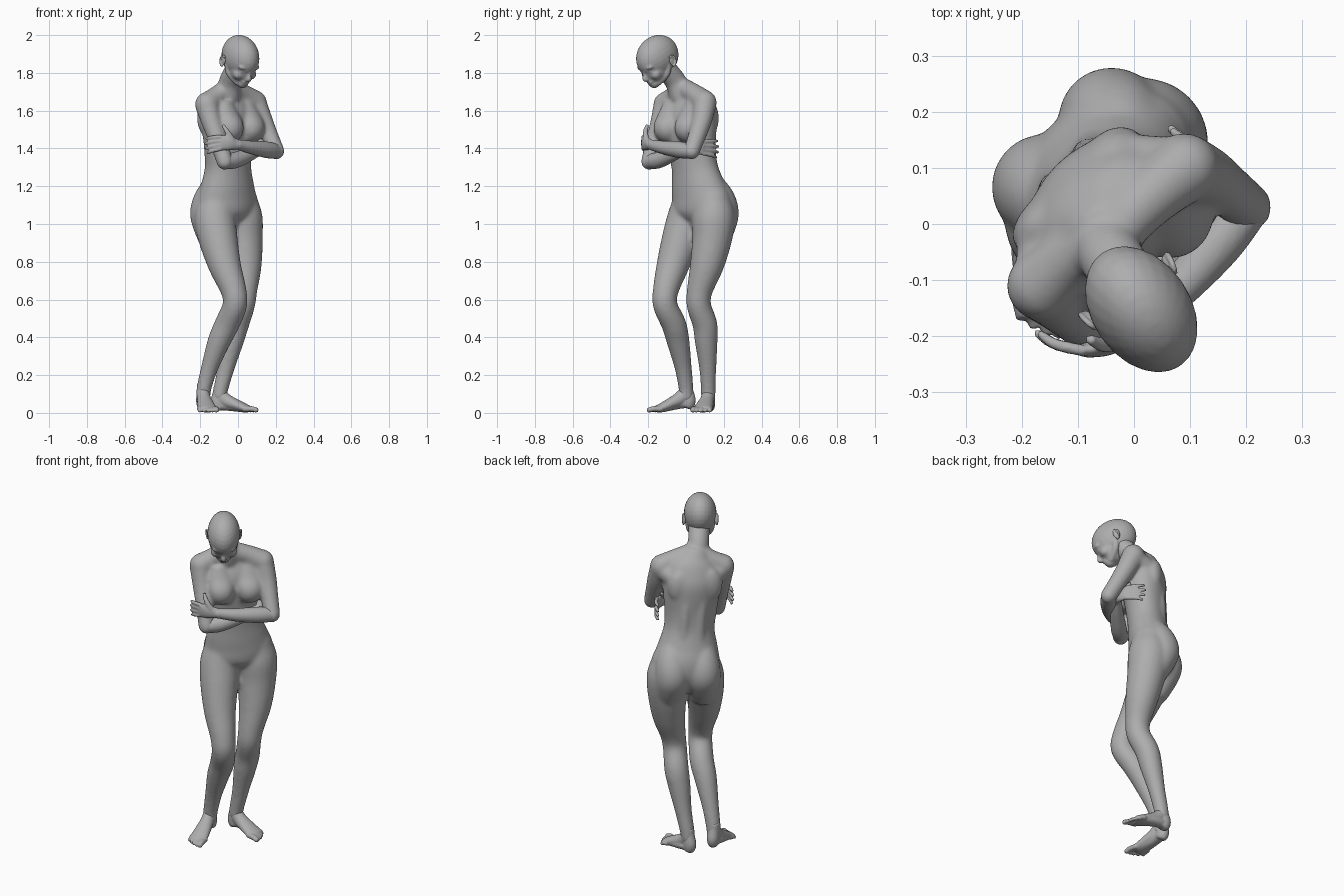
import bpy, bmesh, math
from mathutils import Vector, Matrix

cube = bpy.data.objects.get("Cube")
if cube:
    bpy.data.objects.remove(cube)

skin = bpy.data.materials.new("neutral grey")
skin.use_nodes = True
GREY = (0.42, 0.42, 0.42, 1)
skin.diffuse_color = GREY
skin.node_tree.nodes["Principled BSDF"].inputs["Base Color"].default_value = GREY

UP = Vector((0, 0, 1))
LEFT = Vector((1, 1, 0)).normalized()       # the body is turned 45 degrees
FRONT = Vector((1, -1, 0)).normalized()
BODY = Matrix((LEFT, -FRONT, UP)).transposed()


def at(u, v, z):
    """Point given as left, forward, height."""
    return LEFT * u + FRONT * v + UP * z


def tube(bm, stations, side=LEFT, steps=5, n=20):
    """Smooth loft through (position, half width, half depth) stations."""
    pts = [Vector((*p, a, b)) for p, a, b in stations]
    pts = [pts[0] * 2 - pts[1]] + pts + [pts[-1] * 2 - pts[-2]]
    line = []
    for i in range(1, len(pts) - 2):
        p0, p1, p2, p3 = pts[i - 1:i + 3]
        for k in range(steps):
            t = k / steps
            line.append((p1 * 2 + (p2 - p0) * t + (p0 * 2 - p1 * 5 + p2 * 4 - p3) * t * t
                         + (p1 * 3 - p0 - p2 * 3 + p3) * t ** 3) * 0.5)
    line.append(pts[-2])
    rings = []
    for i, p in enumerate(line):
        step = line[min(i + 1, len(line) - 1)] - line[max(i - 1, 0)]
        tan = Vector(step[:3]).normalized()
        s = (side - tan * side.dot(tan)).normalized()
        d = tan.cross(s)
        c = Vector(p[:3])
        rings.append([bm.verts.new(c + s * p[3] * math.cos(2 * math.pi * j / n)
                                   + d * p[4] * math.sin(2 * math.pi * j / n)) for j in range(n)])
    for r, q in zip(rings, rings[1:]):
        for j in range(n):
            bm.faces.new((r[j], r[(j + 1) % n], q[(j + 1) % n], q[j]))
    bm.faces.new(rings[0][::-1])
    bm.faces.new(rings[-1])


def ball(bm, centre, radii, frame=BODY):
    m = Matrix.Translation(centre) @ frame.to_4x4() @ Matrix.Diagonal((*radii, 1))
    bmesh.ops.create_uvsphere(bm, u_segments=24, v_segments=14, radius=1, matrix=m)


def limb(bm, rows):
    """Round limb from (x, y, z, radius) rows with rounded ends."""
    tube(bm, [(Vector(r[:3]), r[3], r[3]) for r in rows])
    for r in (rows[0], rows[-1]):
        ball(bm, Vector(r[:3]), (r[3],) * 3)


def finish(bm, name, voxel, smooth):
    """Fuse the volumes into one smooth skin."""
    bmesh.ops.recalc_face_normals(bm, faces=bm.faces)
    me = bpy.data.meshes.new(name)
    bm.to_mesh(me)
    bm.free()
    me.materials.append(skin)
    ob = bpy.data.objects.new(name, me)
    bpy.context.collection.objects.link(ob)
    r = ob.modifiers.new("Fuse", 'REMESH')
    r.mode, r.voxel_size, r.use_smooth_shade = 'VOXEL', voxel, True
    s = ob.modifiers.new("Relax", 'SMOOTH')
    s.factor, s.iterations = 0.5, smooth


# Torso: (left, forward, height, half width, half depth)
body = bmesh.new()
torso = [(.02, -.075, .965, .05, .06), (.02, -.09, 1.0, .12, .098), (.02, -.1, 1.05, .17, .122),
         (.015, -.1, 1.12, .182, .128), (.005, -.085, 1.2, .163, .117), (-.005, -.07, 1.3, .138, .105),
         (-.015, -.06, 1.4, .143, .108), (-.02, -.055, 1.5, .154, .117), (-.028, -.055, 1.58, .158, .114),
         (-.035, -.05, 1.65, .138, .09), (-.045, -.035, 1.70, .088, .066), (-.055, -.02, 1.73, .062, .058)]
tube(body, [(at(*r[:3]), r[3], r[4]) for r in torso], n=32)
for s, shoulder in ((-1, (-.16, -.105, 1.62)), (1, (.09, .10, 1.63))):
    tube(body, [(at(.012 + s * .07, -.09, 1.24), .06, .06), (at(.018 + s * .082, -.135, 1.14), .088, .09),
                (at(.018 + s * .084, -.16, 1.06), .095, .095), (at(.018 + s * .09, -.145, .99), .088, .082),
                (at(.018 + s * .1, -.095, .9), .075, .075)])               # buttock
    tube(body, [(at(-.025 + s * .08, .0, 1.64), .05, .04), (at(-.022 + s * .08, .03, 1.57), .068, .045),
                (at(-.022 + s * .078, .053, 1.505), .07, .06), (at(-.022 + s * .075, .03, 1.45), .055, .04)])
    ball(body, at(-.03 + s * .08, -.115, 1.56), (.07, .044, .1))          # shoulder blade
    limb(body, [(*at(-.03 + s * .09, -.1, 1.59), .05), (*shoulder, .055)])  # back of shoulder
    tube(body, [(at(-.03 + s * .04, -.12, 1.6), .03, .03), (at(-.018 + s * .042, -.135, 1.45), .036, .036),
                (at(-.005 + s * .042, -.14, 1.3), .037, .037), (at(.01 + s * .05, -.165, 1.15), .03, .03)])

# Neck and shoulders
limb(body, [(-.05, -.025, 1.68, .064), (-.043, -.055, 1.755, .058), (-.012, -.105, 1.82, .058),
            (.0, -.125, 1.87, .056)])
limb(body, [(-.055, -.03, 1.72, .052), (-.115, -.065, 1.675, .054), (-.165, -.11, 1.635, .063)])
limb(body, [(-.04, -.015, 1.72, .052), (.03, .05, 1.685, .054), (.09, .10, 1.645, .063)])

# Upper arms
limb(body, [(-.165, -.11, 1.63, .063), (-.14, -.135, 1.54, .054), (-.105, -.165, 1.44, .048),
            (-.07, -.195, 1.33, .044)])
limb(body, [(.09, .10, 1.64, .063), (.13, .085, 1.55, .054), (.165, .06, 1.47, .048),
            (.203, .03, 1.385, .044)])

# Legs
limb(body, [(-.108, .03, 1.12, .1), (-.122, .01, 1.03, .11), (-.105, -.025, .92, .104),
            (-.07, -.07, .78, .087), (-.024, -.107, .65, .069), (-.017, -.11, .57, .065),
            (-.058, -.065, .47, .066), (-.1, -.042, .38, .061), (-.15, -.015, .24, .046),
            (-.18, .0, .13, .04), (-.183, .0, .09, .039)])
limb(body, [(.005, .14, 1.12, .1), (.016, .146, 1.03, .115), (.026, .138, .92, .106),
            (.036, .11, .78, .09), (.034, .073, .65, .069), (.025, .068, .57, .065),
            (-.007, .1, .47, .066), (-.03, .107, .38, .061), (-.063, .115, .24, .046),
            (-.09, .118, .13, .04), (-.096, .118, .09, .039)])
ball(body, (.008, -.142, .605), (.034, .03, .045))
ball(body, (.058, .045, .6), (.034, .03, .045))
finish(body, "body", .008, 20)


# Head, bowed forward and turned a little to the right
h = Vector((.57, -.82, 0)).normalized()
p = math.radians(30)
side = UP.cross(h)
face = h * math.cos(p) - UP * math.sin(p)
crown = h * math.sin(p) + UP * math.cos(p)
HEAD = Matrix((side, -face, crown)).transposed()


def on_head(s, f, w):
    return Vector((.013, -.152, 1.886)) + side * s + face * f + crown * w


head = bmesh.new()
ball(head, on_head(0, 0, 0), (.088, .127, .111), HEAD)                # cranium
ball(head, on_head(0, .05, -.045), (.07, .069, .085), HEAD)           # face
ball(head, on_head(0, .045, -.085), (.058, .062, .05), HEAD)          # lower face
ball(head, on_head(0, .085, -.11), (.032, .031, .029), HEAD)          # chin
ball(head, on_head(0, .107, -.09), (.026, .015, .009), HEAD)          # upper lip
ball(head, on_head(0, .106, -.101), (.022, .014, .009), HEAD)         # lower lip
tube(head, [(on_head(0, .107, -.018), .01, .012), (on_head(0, .118, -.045), .011, .013),
            (on_head(0, .13, -.066), .014, .012), (on_head(0, .112, -.075), .016, .009)], side)
for s in (-1, 1):
    ball(head, on_head(s * .033, .095, -.008), (.032, .022, .014), HEAD)  # brow
    ball(head, on_head(s * .032, .098, -.034), (.018, .013, .011), HEAD)  # eyelid
    ball(head, on_head(s * .04, .08, -.062), (.03, .028, .028), HEAD)     # cheek
    tube(head, [(on_head(s * .06, .0, -.05), .02, .022), (on_head(s * .053, .025, -.088), .02, .02),
                (on_head(s * .02, .08, -.116), .018, .018)], crown)       # jaw line
finish(head, "head", .005, 9)

# Ears
for s, name in ((-1, "right_ear"), (1, "left_ear")):
    ear = bmesh.new()
    rim = [on_head(s * (.089 + .005 * math.sin(a)), -.02 - .017 * math.sin(a) - .004 * math.cos(a),
                   -.037 + .027 * math.cos(a)) for a in [i * math.pi / 6 - .6 for i in range(9)]]
    tube(ear, [(q, .0055, .0055) for q in rim], side, 3, 10)
    ball(ear, on_head(s * .084, -.02, -.038), (.007, .016, .027), HEAD)
    finish(ear, name, .003, 3)


# Forearms and hands
def forearm(name, arm, hand, tip, thumb, spread):
    bm = bmesh.new()
    limb(bm, arm)
    wrist, palm, knuckle = [Vector(q) for q in hand]
    tip = Vector(tip)
    tube(bm, [(wrist, .028, .022), (palm, .038, .019), (knuckle, .041, .013)], UP)
    for k, reach in ((-1.5, .85), (-.5, .97), (.5, 1), (1.5, .93)):
        base = knuckle + UP * k * .021
        end = base.lerp(tip + UP * k * spread, reach)
        bend = base.lerp(end, .5) + (knuckle - palm).normalized() * .012
        tube(bm, [(base, .011, .011), (bend, .0105, .0105), (end, .008, .008)], UP, 4, 12)
        ball(bm, end, (.008,) * 3)
    tube(bm, [(Vector(q), r, r) for q, r in zip(thumb, (.017, .014, .009))], UP, 4, 12)
    finish(bm, name, .005, 5)


forearm("left_forearm", [(.203, .03, 1.385, .04), (.15, -.035, 1.393, .044), (.075, -.12, 1.405, .036),
                         (.0, -.188, 1.42, .027)],
        [(.0, -.188, 1.42), (-.045, -.215, 1.428), (-.09, -.226, 1.43)], (-.172, -.195, 1.412),
        [(-.03, -.21, 1.445), (-.055, -.215, 1.485), (-.08, -.205, 1.525)], .027)
forearm("right_forearm", [(-.07, -.195, 1.33, .04), (-.015, -.145, 1.338, .043), (.06, -.07, 1.368, .036),
                          (.122, .0, 1.4, .027)],
        [(.122, .0, 1.4), (.137, .045, 1.405), (.13, .09, 1.405)], (.066, .17, 1.395),
        [(.125, .02, 1.425), (.112, .06, 1.455), (.098, .09, 1.475)], .03)


# Feet, heels slightly raised
def foot(name, ankle, fwd, medial, lift):
    bm = bmesh.new()
    fwd, medial = Vector(fwd).normalized(), Vector(medial).normalized()

    def on_foot(f, m, z):
        rise = lift * min(1, max(0, 1 - f / .13))
        return Vector(ankle) + fwd * f + medial * m + UP * (z + rise)
    tube(bm, [(on_foot(-.003, 0, .135), .03, .03), (on_foot(.002, 0, .085), .034, .037),
              (on_foot(.035, 0, .056), .037, .037), (on_foot(.085, 0, .04), .044, .03),
              (on_foot(.135, 0, .026), .05, .024), (on_foot(.165, -.002, .02), .049, .016)], medial)
    tube(bm, [(on_foot(.0, 0, .12), .028, .03), (on_foot(-.008, 0, .075), .032, .036),
              (on_foot(-.012, 0, .04), .034, .04), (on_foot(-.004, 0, .012), .03, .036),
              (on_foot(.0, 0, .002), .02, .024)], medial)                  # heel
    tube(bm, [(on_foot(-.01, 0, .028), .03, .026), (on_foot(.05, -.008, .03), .034, .027),
              (on_foot(.13, 0, .024), .045, .022)], medial)                # sole
    for i in range(5):                                                     # toes
        m, r, end = .039 - .0205 * i, (.015 if i == 0 else .0115), .205 - .002 * i - .0024 * i * i
        tube(bm, [(on_foot(.135 - .004 * i, m, .02), r, r), (on_foot(end - .022, m, .021), r, r),
                  (on_foot(end, m, r), r * .95, r * .9)], medial, 4, 12)
        ball(bm, on_foot(end, m, r), (r * .95,) * 3)
    finish(bm, name, .005, 7)


foot("right_foot", (-.186, .0, 0), (.17, -1, 0), (1, .17, 0), .025)
foot("left_foot", (-.096, .118, 0), (1, -.22, 0), (-.22, -1, 0), .012)
